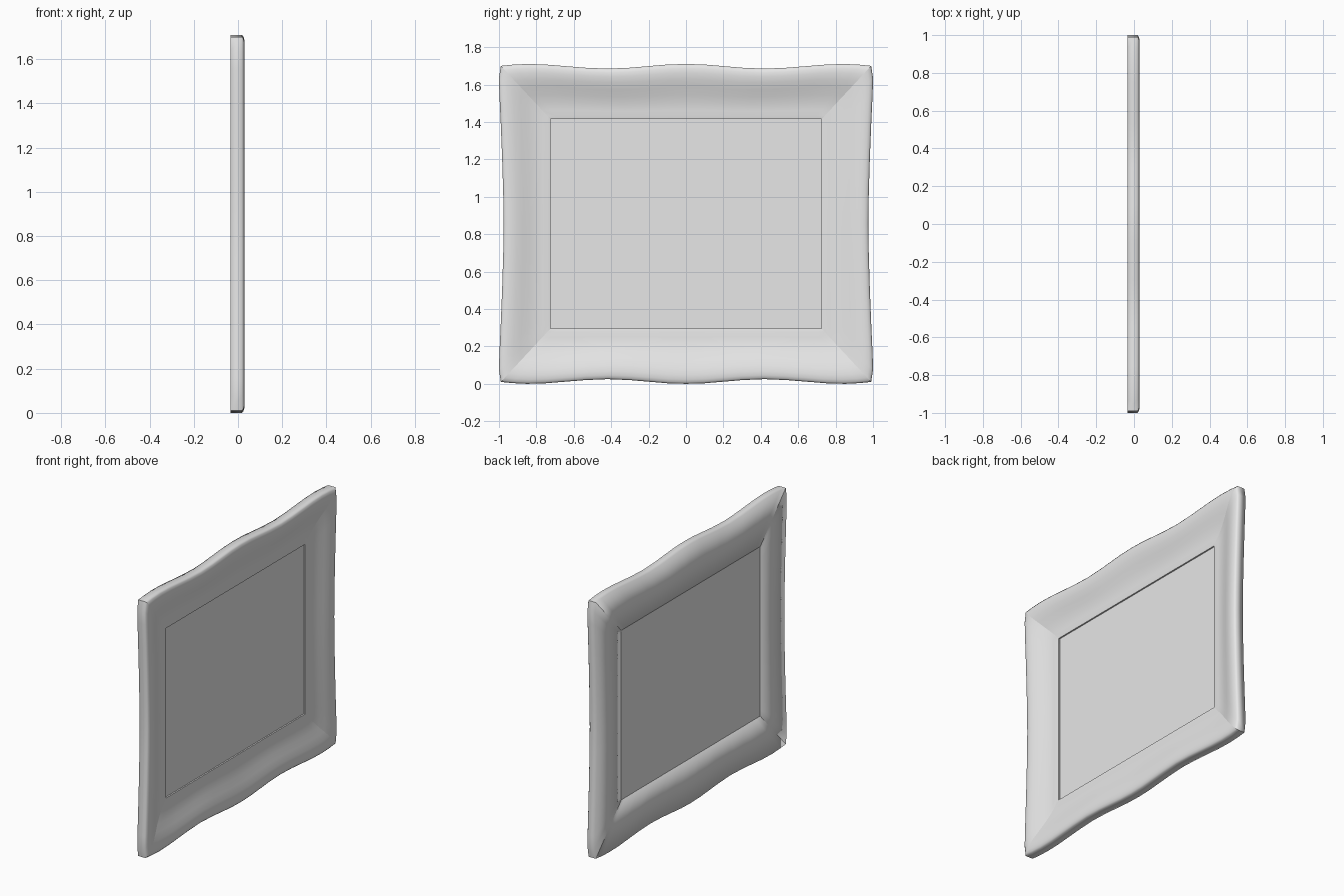
import bpy, bmesh
from mathutils import Vector

cube = bpy.data.objects.get("Cube")
if cube:
    bpy.data.objects.remove(cube)

grey = bpy.data.materials.new("plain_grey")
grey.use_nodes = True
colour = (0.8, 0.8, 0.8, 1)
grey.diffuse_color = colour
grey.node_tree.nodes["Principled BSDF"].inputs["Base Color"].default_value = colour

MID_Z = 0.855
HALF_W, HALF_H = 0.725, 0.56      # opening half sizes

# Rail section: (fraction from outer edge to opening, x)
SECTION = [(0, -0.035), (0, 0.018), (0.03, 0.025), (0.08, 0.029), (0.16, 0.03),
           (0.28, 0.025), (0.42, 0.013), (0.56, 0), (0.7, -0.01), (0.84, -0.015),
           (0.94, -0.015), (1, -0.018), (1, -0.035)]
SHARP_ROW = 11

# Half outlines: (position along rail, distance from centre)
LONG_EDGE = [(0, 0.855), (0.1, 0.852), (0.3, 0.835), (0.42, 0.83), (0.54, 0.835),
             (0.75, 0.852), (0.85, 0.855), (0.93, 0.851), (0.99, 0.845)]
SHORT_EDGE = [(0, 0.975), (0.15, 0.977), (0.35, 0.983), (0.55, 0.991),
              (0.7, 0.998), (0.78, 1), (0.845, 0.99)]


def finish(name, bm):
    bmesh.ops.recalc_face_normals(bm, faces=bm.faces)
    mesh = bpy.data.meshes.new(name)
    bm.to_mesh(mesh)
    bm.free()
    mesh.materials.append(grey)
    obj = bpy.data.objects.new(name, mesh)
    bpy.context.collection.objects.link(obj)
    return obj


def rail(name, half, inner_along, inner_out, horizontal, sign):
    """Sweep the section along a wavy outer edge, mitred to the opening."""
    outline = [(-a, d) for a, d in reversed(half[1:])] + half
    end = half[-1][0]
    bm = bmesh.new()
    rings = []
    for along, out in outline:
        ring = []
        for t, x in SECTION:
            a = along * (1 - t) + along / end * inner_along * t
            d = (out * (1 - t) + inner_out * t) * sign
            co = (x, a, MID_Z + d) if horizontal else (x, d, MID_Z + a)
            ring.append(bm.verts.new(co))
        rings.append(ring)
    n = len(SECTION)
    for r, s in zip(rings, rings[1:]):
        for i in range(n):
            j = (i + 1) % n
            bm.faces.new((r[i], r[j], s[j], s[i])).smooth = True
        bm.edges.get((r[SHARP_ROW], s[SHARP_ROW])).smooth = False
    return finish(name, bm)


# Wavy frame rails
for name, sign in (("top_rail", 1), ("bottom_rail", -1)):
    rail(name, LONG_EDGE, HALF_W, HALF_H, True, sign)
for name, sign in (("back_side_rail", 1), ("front_side_rail", -1)):
    rail(name, SHORT_EDGE, HALF_H, HALF_W, False, sign)

# Flat picture panel
bm = bmesh.new()
bmesh.ops.create_cube(bm, size=1)
bmesh.ops.scale(bm, vec=Vector((0.005, HALF_W * 2, HALF_H * 2)), verts=bm.verts)
bmesh.ops.translate(bm, vec=Vector((-0.03, 0, MID_Z)), verts=bm.verts)
finish("picture_panel", bm)
